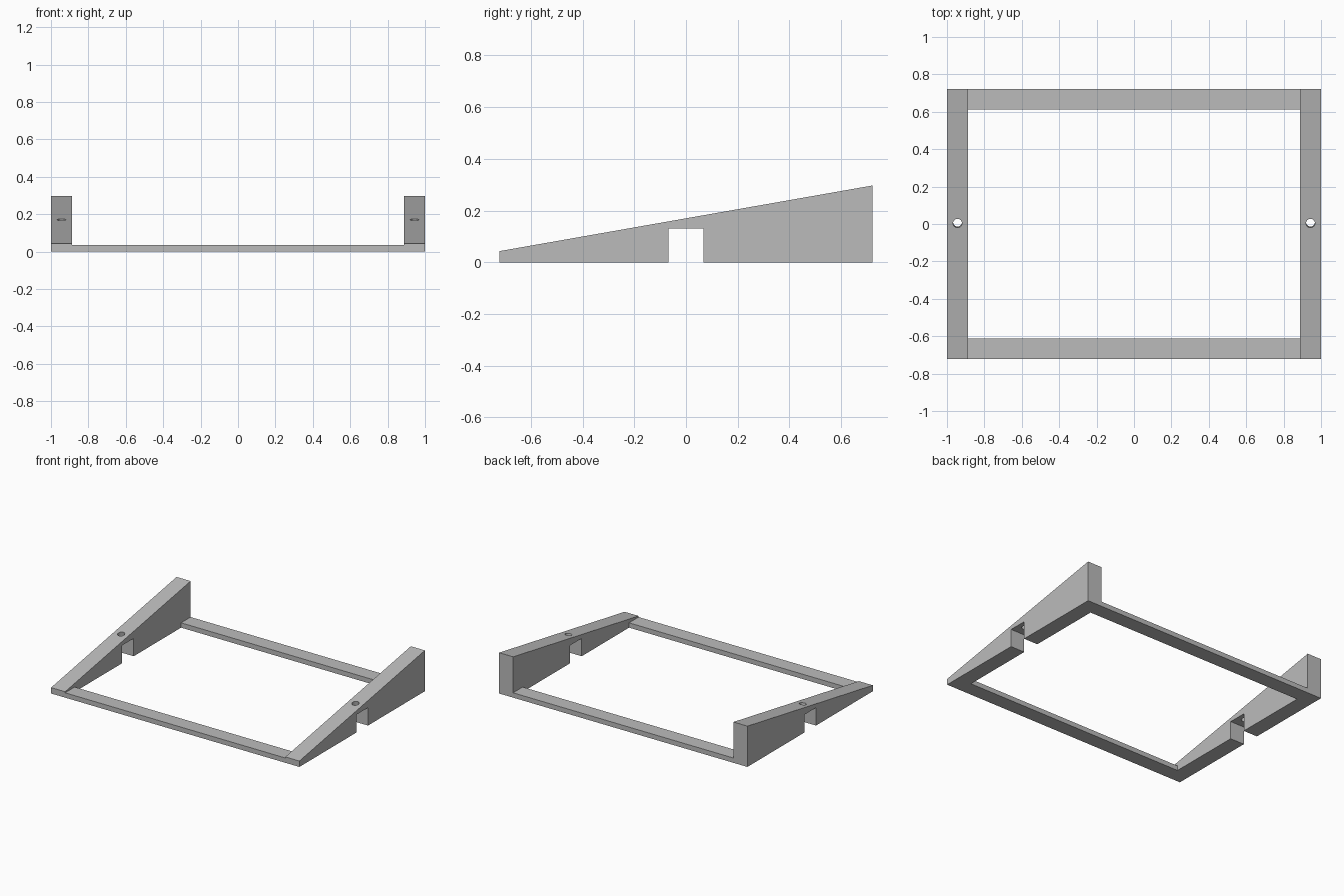
import bpy
import bmesh
import math
from mathutils import Vector

cube = bpy.data.objects.get("Cube")
if cube:
    bpy.data.objects.remove(cube)

HALF_X, HALF_Y = 1.0, 0.722
RAIL_W, RAIL_H = 0.113, 0.035
FRONT_H, BACK_H = 0.043, 0.297
NOTCH_Y, NOTCH_H = 0.067, 0.13
HOLE_R = 0.024
SLOPE = math.atan2(BACK_H - FRONT_H, 2 * HALF_Y)

grey = bpy.data.materials.new("plain grey")
grey.use_nodes = True
COLOR = (0.5, 0.5, 0.5, 1)
grey.diffuse_color = COLOR
grey.node_tree.nodes["Principled BSDF"].inputs["Base Color"].default_value = COLOR


def extrude_profile(name, profile, x0, x1):
    """Extrude a closed (y, z) outline along x."""
    bm = bmesh.new()
    face = bm.faces.new([bm.verts.new((x0, y, z)) for y, z in profile])
    moved = bmesh.ops.extrude_face_region(bm, geom=[face])["geom"]
    verts = [v for v in moved if isinstance(v, bmesh.types.BMVert)]
    bmesh.ops.translate(bm, verts=verts, vec=(x1 - x0, 0, 0))
    bmesh.ops.recalc_face_normals(bm, faces=bm.faces)
    mesh = bpy.data.meshes.new(name)
    bm.to_mesh(mesh)
    bm.free()
    mesh.materials.append(grey)
    obj = bpy.data.objects.new(name, mesh)
    bpy.context.collection.objects.link(obj)
    return obj


def drill(obj, centre):
    """Cut a round hole square to the sloping top."""
    bpy.ops.mesh.primitive_cylinder_add(vertices=32, radius=HOLE_R, depth=0.14,
                                        location=centre, rotation=(SLOPE, 0, 0))
    cutter = bpy.context.object
    cutter.name = obj.name + "_hole_cutter"
    cutter.data.materials.append(grey)
    mod = obj.modifiers.new("hole", "BOOLEAN")
    mod.operation = "DIFFERENCE"
    mod.solver = "EXACT"
    mod.object = cutter
    bpy.context.view_layer.objects.active = obj
    bpy.ops.object.modifier_apply(modifier=mod.name)
    bpy.data.objects.remove(cutter)


# Wedge-shaped side supports, each notched underneath and drilled
wedge = [(-HALF_Y, 0), (-NOTCH_Y, 0), (-NOTCH_Y, NOTCH_H), (NOTCH_Y, NOTCH_H),
         (NOTCH_Y, 0), (HALF_Y, 0), (HALF_Y, BACK_H), (-HALF_Y, FRONT_H)]
for side, s in (("left", 1), ("right", -1)):
    support = extrude_profile(side + "_wedge_support", wedge,
                              s * (HALF_X - RAIL_W), s * HALF_X)
    mid = Vector((s * (HALF_X - RAIL_W / 2), 0.004, (FRONT_H + BACK_H) / 2))
    drill(support, mid)

# Low rails joining the supports at front and back
inner = HALF_X - RAIL_W
for end, s in (("front", -1), ("back", 1)):
    y0, y1 = s * HALF_Y, s * (HALF_Y - RAIL_W + 0.003)
    extrude_profile(end + "_rail", [(y0, 0), (y1, 0), (y1, RAIL_H), (y0, RAIL_H)],
                    -inner, inner)
